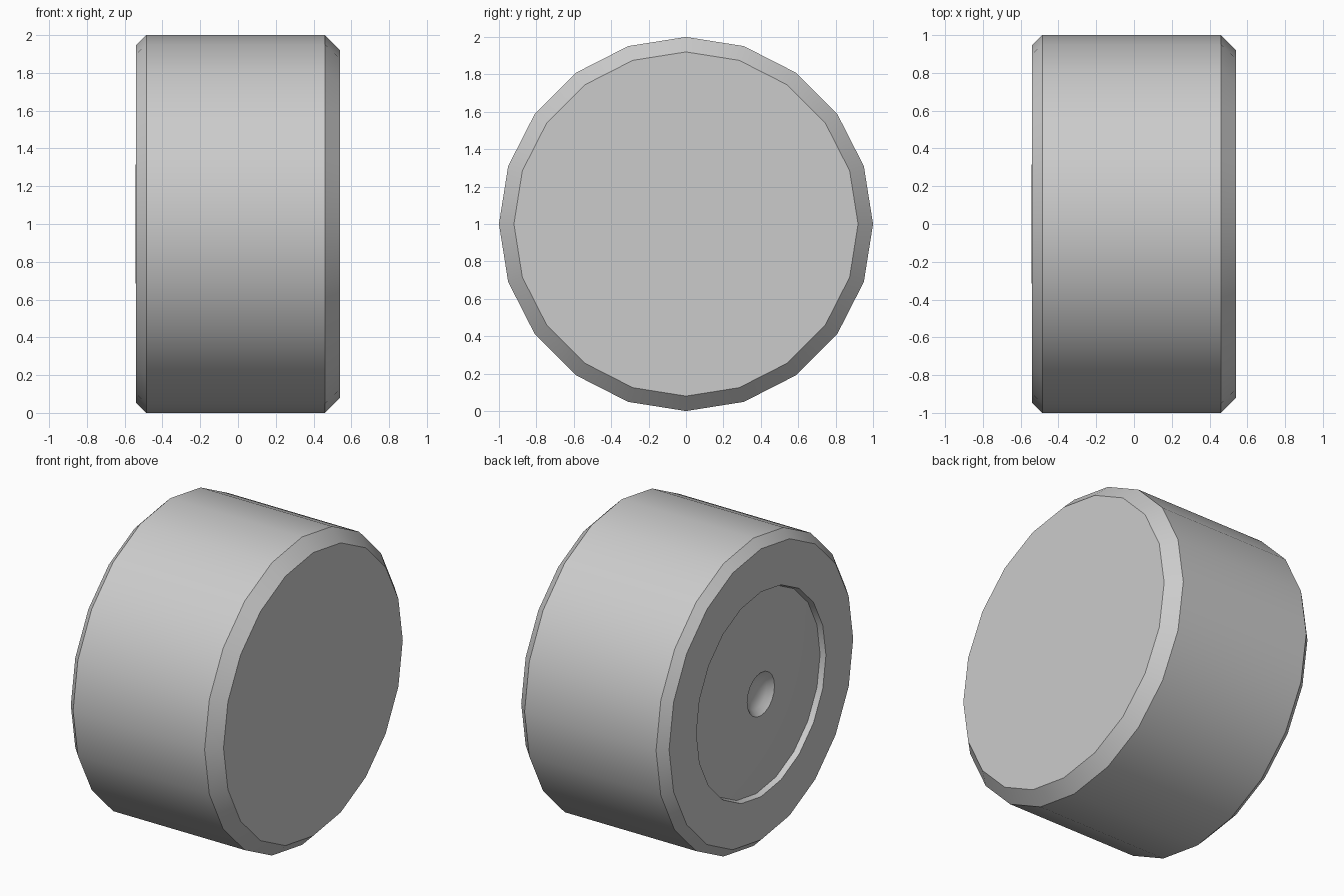
import bpy, bmesh, math

cube = bpy.data.objects.get("Cube")
if cube:
    bpy.data.objects.remove(cube, do_unlink=True)

grey = bpy.data.materials.new("plain_grey")
grey.use_nodes = True
colour = (0.6, 0.6, 0.6, 1)
grey.diffuse_color = colour
grey.node_tree.nodes["Principled BSDF"].inputs["Base Color"].default_value = colour

SIDES = 20
# Profile as (x, radius), from the plain face to the recessed face
profile = [
    (0.54, 0.92), (0.46, 1.0),        # wide chamfer
    (-0.485, 1.0), (-0.54, 0.945),    # barrel and narrow chamfer
    (-0.54, 0.665), (-0.505, 0.655),  # rim and recess wall
    (-0.542, 0.31), (-0.538, 0.14),   # shallow raised cone
    (-0.505, 0.105), (-0.485, 0.055), # centre dimple
]


def ring(bm, x, radius):
    angles = [math.tau * i / SIDES for i in range(SIDES)]
    return [bm.verts.new((x, radius * math.cos(a), 1 + radius * math.sin(a))) for a in angles]


# Turned drum with capped ends
bm = bmesh.new()
rings = [ring(bm, x, r) for x, r in profile]
for a, b in zip(rings, rings[1:]):
    for i in range(SIDES):
        j = (i + 1) % SIDES
        bm.faces.new((a[i], a[j], b[j], b[i]))
bm.faces.new(rings[0])
bm.faces.new(rings[-1])
bmesh.ops.recalc_face_normals(bm, faces=bm.faces)

mesh = bpy.data.meshes.new("drum")
bm.to_mesh(mesh)
bm.free()
mesh.materials.append(grey)
drum = bpy.data.objects.new("drum", mesh)
bpy.context.collection.objects.link(drum)

# Smooth round the axis, keep the rims sharp
bpy.ops.object.select_all(action='DESELECT')
drum.select_set(True)
bpy.context.view_layer.objects.active = drum
bpy.ops.object.shade_smooth_by_angle(angle=math.radians(32))
